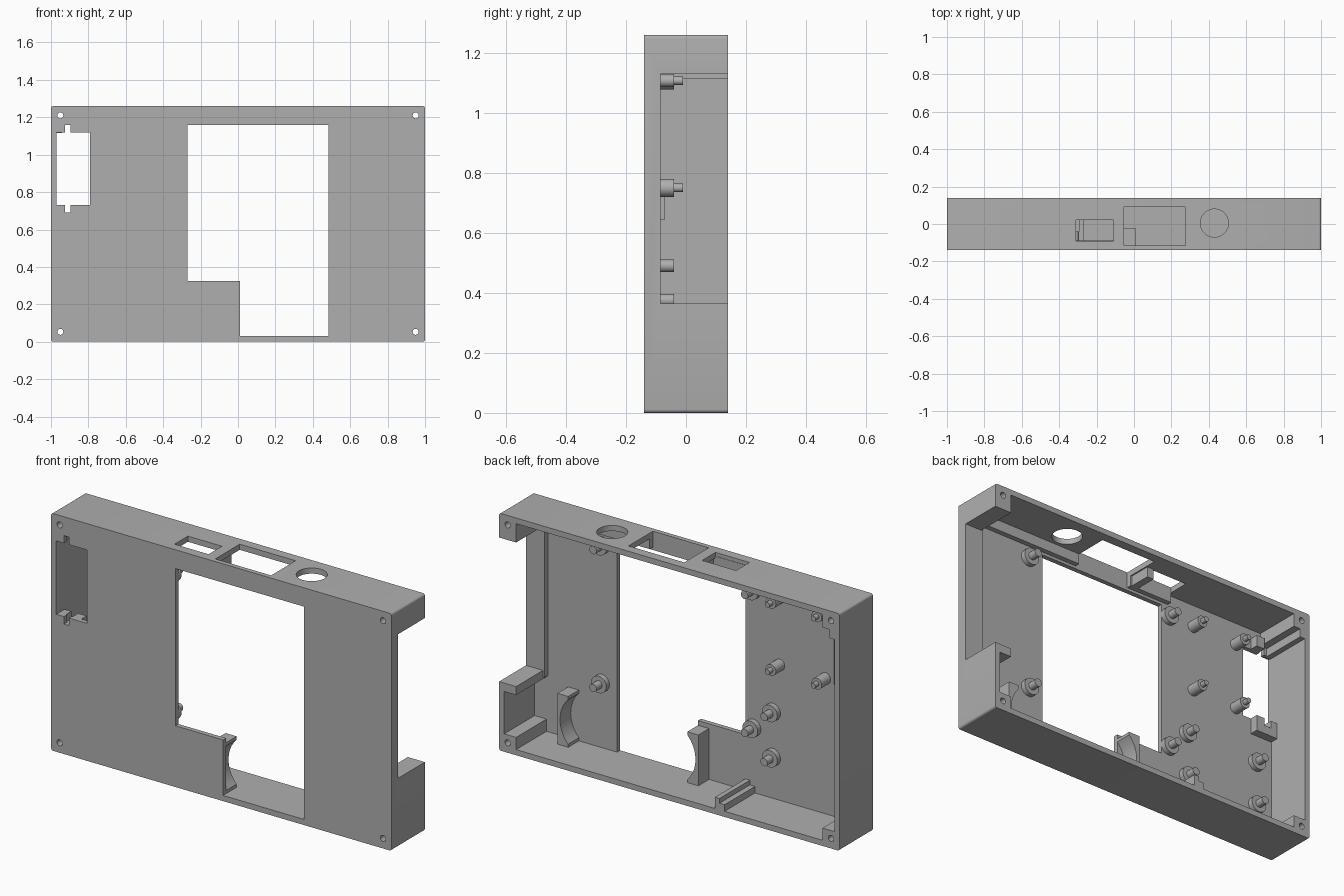
import bpy, bmesh, math
from mathutils import Matrix, Vector

cube = bpy.data.objects.get("Cube")
if cube:
    bpy.data.objects.remove(cube, do_unlink=True)

grey = bpy.data.materials.new("plastic_grey")
grey.use_nodes = True
colour = (0.43, 0.43, 0.43, 1)
grey.diffuse_color = colour
grey.node_tree.nodes["Principled BSDF"].inputs["Base Color"].default_value = colour

FRONT, PANEL, BACK = -0.14, -0.115, 0.14
HEIGHT, WALL = 1.26, 0.03


def make(name, bm):
    bmesh.ops.recalc_face_normals(bm, faces=bm.faces)
    mesh = bpy.data.meshes.new(name)
    bm.to_mesh(mesh)
    bm.free()
    mesh.materials.append(grey)
    obj = bpy.data.objects.new(name, mesh)
    bpy.context.collection.objects.link(obj)
    return obj


def box(name, x, y, z, bevel=0):
    bm = bmesh.new()
    lo, hi = Vector((x[0], y[0], z[0])), Vector((x[1], y[1], z[1]))
    bmesh.ops.create_cube(bm, size=1, matrix=Matrix.Translation((lo + hi) / 2)
                          @ Matrix.Diagonal((hi - lo).to_4d()))
    if bevel:
        edges = [e for e in bm.edges
                 if abs(e.verts[0].co.y - e.verts[1].co.y) > 0.01]
        bmesh.ops.bevel(bm, geom=edges, offset=bevel, segments=4,
                        profile=0.5, affect='EDGES')
    return make(name, bm)


def rod(name, start, end, radius, segments=32):
    start, end = Vector(start), Vector(end)
    axis = end - start
    bm = bmesh.new()
    turn = axis.to_track_quat('Z', 'Y').to_matrix().to_4x4()
    bmesh.ops.create_cone(bm, cap_ends=True, segments=segments, radius1=radius,
                          radius2=radius, depth=axis.length,
                          matrix=Matrix.Translation((start + end) / 2) @ turn)
    return make(name, bm)


def cut(obj, *cutters):
    """Subtract each cutter, bake the result and drop the cutters."""
    for c in cutters:
        c.hide_render = True
        mod = obj.modifiers.new("cut", 'BOOLEAN')
        mod.operation, mod.solver, mod.object = 'DIFFERENCE', 'EXACT', c
    graph = bpy.context.evaluated_depsgraph_get()
    mesh = bpy.data.meshes.new_from_object(obj.evaluated_get(graph))
    obj.modifiers.clear()
    obj.data = mesh
    for c in cutters:
        bpy.data.objects.remove(c, do_unlink=True)


def smooth(obj):
    bpy.ops.object.select_all(action='DESELECT')
    obj.select_set(True)
    bpy.context.view_layer.objects.active = obj
    bpy.ops.object.shade_smooth_by_angle(angle=math.radians(35))


def screw_hole(x, z):
    return rod("cutter", (x, -0.2, z), (x, 0.2, z), 0.016, 24)


# Open-backed case with all its openings
case = box("case", (-1, 1), (FRONT, BACK), (0, HEIGHT), bevel=0.012)
screws = [(sx * 0.95, z) for sx in (-1, 1) for z in (0.053, 1.21)]
through = (-0.2, -0.1)
cut(case,
    box("cutter", (-0.97, 0.97), (PANEL, 0.2), (WALL, HEIGHT - WALL)),
    # stepped screen window
    box("cutter", (-0.27, 0.485), through, (0.325, 1.16)),
    box("cutter", (0.01, 0.485), through, (WALL, 0.4)),
    # connector window with clip slots
    box("cutter", (-0.97, -0.79), through, (0.73, 1.12)),
    box("cutter", (-0.925, -0.895), through, (0.69, 1.16)),
    # side notch
    box("cutter", (0.85, 1.1), (-0.085, 0.2), (0.365, 1.13)),
    # top openings
    box("cutter", (-0.31, -0.11), (-0.09, 0.022), (1.2, 1.4)),
    box("cutter", (-0.053, 0.275), (PANEL, 0.09), (1.2, 1.4)),
    rod("cutter", (0.43, 0.005, 1.2), (0.43, 0.005, 1.4), 0.075, 48),
    *[screw_hole(x, z) for x, z in screws])
smooth(case)

# Corner screw bosses
for x, z in screws:
    side = "left" if x > 0 else "right"
    level = "upper" if z > 0.5 else "lower"
    xs = (0.9, 0.985) if x > 0 else (-0.985, -0.9)
    if z < 0.5:
        zs = (0.015, 0.095)
    else:
        zs = (1.13 if x > 0 else 1.16, 1.245)
    boss = box(f"{level}_{side}_screw_boss", xs, (PANEL - 0.01, BACK), zs)
    cut(boss, screw_hole(x, z))
    smooth(boss)
box("upper_left_boss_skin", (0.97, 0.999), (-0.085, BACK), (1.13, 1.2))

# Side port supports
box("notch_sill", (0.89, 0.985), (PANEL - 0.01, -0.085), (0.33, 1.15))
box("notch_ledge", (0.9, 0.985), (PANEL - 0.01, BACK), (0.32, 0.365))
box("upper_right_rail", (-0.985, -0.94), (PANEL - 0.01, BACK), (1.115, 1.18))
box("lower_connector_block", (-0.985, -0.93), (PANEL - 0.01, -0.07), (0.645, 0.73))
box("lower_connector_arm", (-0.89, -0.84), (PANEL - 0.01, -0.07), (0.645, 0.73))
box("lower_connector_bridge", (-0.94, -0.85), (PANEL, -0.07), (0.645, 0.69))
box("upper_connector_block", (-0.89, -0.84), (PANEL - 0.01, -0.07), (1.12, 1.18))

# Ribs along the inside of the top wall and on the floor
top_rib = box("top_rib", (-0.31, 0.91), (PANEL - 0.01, -0.088), (1.175, 1.24))
cut(top_rib, box("cutter", (-0.053, 0.275), (PANEL, 0.1), (1.1, 1.4)))
box("opening_divider", (-0.1, -0.06), (PANEL, 0.03), (1.175, 1.24))
box("floor_rib", (-0.325, -0.295), (PANEL - 0.01, BACK), (0.02, 0.065))
box("floor_rib_lip", (-0.295, -0.268), (PANEL - 0.01, BACK), (0.02, 0.09))


# Curved cradles facing each other
def cradle(name, x0, x1, hollow_x):
    body = box(name, (x0, x1), (PANEL - 0.01, -0.025), (0.02, 0.3))
    cut(body, rod("cutter", (hollow_x, -0.11499, 0.165),
                  (hollow_x, 0.1, 0.165), 0.17, 64))
    smooth(body)


cradle("right_cradle", -0.055, 0.01, 0.132)
cradle("left_cradle", 0.71, 0.773, 0.588)


# Standoffs on the inside of the panel, as stepped turned pins
def standoff(name, x, z, steps):
    base = PANEL - 0.01
    for i, (radius, tip) in enumerate(steps):
        smooth(rod(f"{name}_step_{i}", (x, base, z), (x, tip, z), radius, 24))
        base = tip - 0.005


flanged = [(0.045, -0.088), (0.021, -0.04)]
pinned = [(0.03, -0.04), (0.014, -0.01)]
for x in (0.575, -0.315):
    for z in (0.375, 1.107):
        standoff("screen_standoff", x, z, flanged)
for x in (-0.43, -0.87):
    for z in (0.25, 0.49):
        standoff("lower_board_standoff", x, z, flanged)
for x in (-0.47, -0.74):
    for z in (0.75, 1.107):
        standoff("upper_board_standoff", x, z, pinned)
